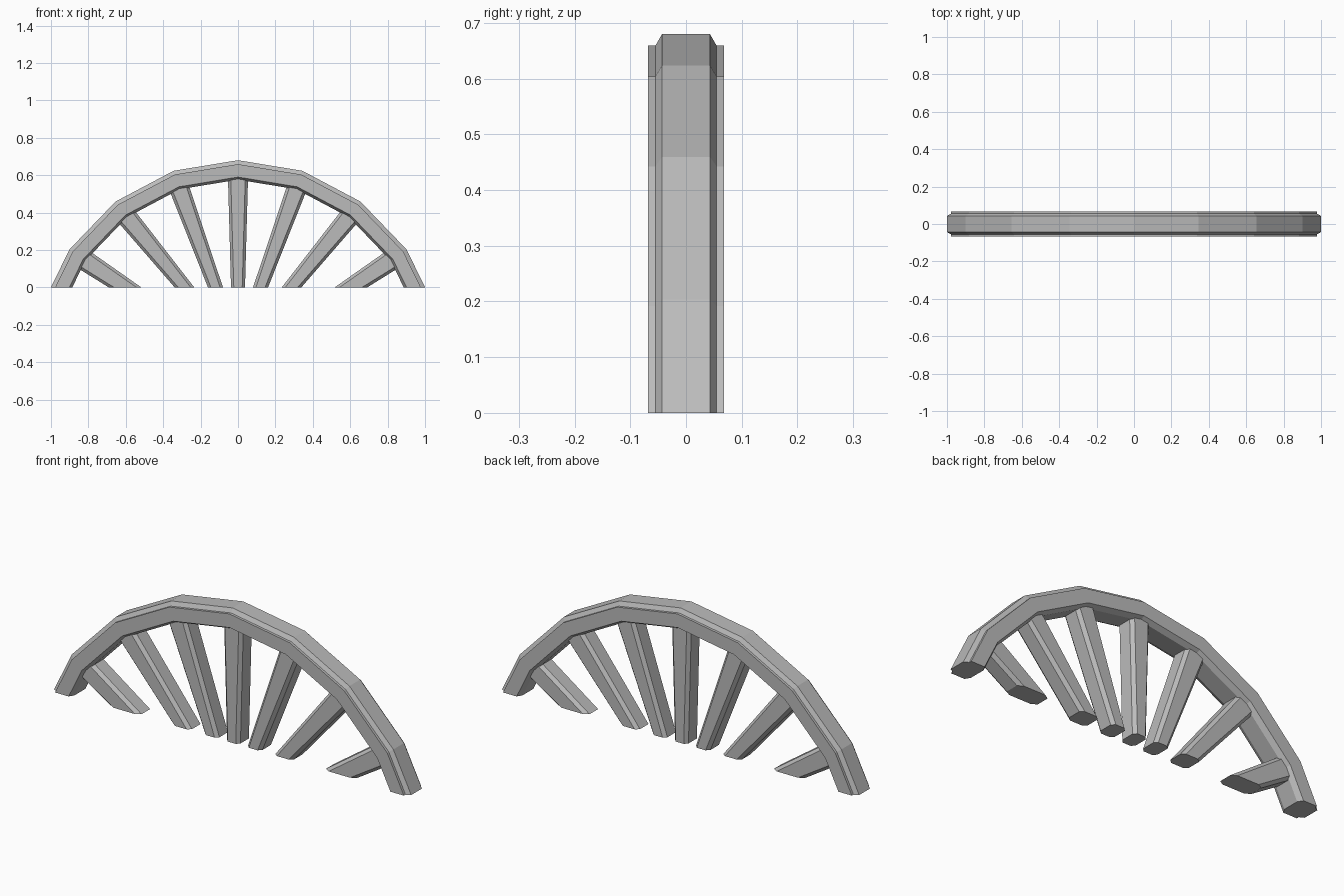
import bpy, bmesh
from math import sin, cos, radians, hypot
from mathutils import Vector

cube = bpy.data.objects.get("Cube")
if cube:
    bpy.data.objects.remove(cube, do_unlink=True)

grey = bpy.data.materials.new("plain grey")
grey.use_nodes = True
GREY = (0.5, 0.5, 0.5, 1)
grey.diffuse_color = GREY
grey.node_tree.nodes["Principled BSDF"].inputs["Base Color"].default_value = GREY


def loft(name, sections):
    """Skin a row of closed sections, then cut the result flat at the ground."""
    bm = bmesh.new()
    rows = [[bm.verts.new(p) for p in s] for s in sections]
    n = len(rows[0])
    for a, b in zip(rows, rows[1:]):
        for i in range(n):
            j = (i + 1) % n
            bm.faces.new((a[i], a[j], b[j], b[i]))
    bm.faces.new(rows[0])
    bm.faces.new(rows[-1])
    cut = bmesh.ops.bisect_plane(bm, geom=bm.verts[:] + bm.edges[:] + bm.faces[:],
                                 plane_co=(0, 0, 0), plane_no=(0, 0, -1), clear_outer=True)
    edges = [e for e in cut["geom_cut"] if isinstance(e, bmesh.types.BMEdge)]
    bmesh.ops.holes_fill(bm, edges=edges)
    bmesh.ops.recalc_face_normals(bm, faces=bm.faces)
    mesh = bpy.data.meshes.new(name)
    bm.to_mesh(mesh)
    bm.free()
    mesh.materials.append(grey)
    obj = bpy.data.objects.new(name, mesh)
    bpy.context.collection.objects.link(obj)


def rim_point(angle, depth):
    """Point on the slightly tall rim arc, inset from its outer edge."""
    a = radians(angle)
    r = 1.113 - depth
    return r * sin(a), 0.68 - depth - (r + 0.042) * (1 - cos(a))


# Rim: stepped outer edge, chamfered inner edge, as (y, inset) pairs
half = [(0.043, 0), (0.055, 0.021), (0.068, 0.021), (0.068, 0.09), (0.043, 0.104)]
profile = half + [(-y, d) for y, d in reversed(half)]
sections = []
for step in range(-4, 5):
    ring = []
    for y, d in profile:
        x, z = rim_point(step * 18, d)
        ring.append((x, y, z))
    sections.append(ring)
loft("rim", sections)


# Spokes: tapered chamfered bars running from below the ground to the rim corners
def spoke(name, step, foot, side):
    x, z = rim_point(step * 18, 0.104)
    along = Vector((side * (x - foot), 0, z)).normalized()
    across = Vector((along.z, 0, -along.x))
    tip = Vector((side * x, 0, z))
    hub_z = -foot * z / (x - foot) if foot else -0.34
    length = hypot(x, z - hub_z)
    rows = []
    for r in (0.2, length + 0.03):
        w = 0.028 + 0.0277 * r
        c = tip + along * (r - length)
        outline = [(w, 0.034), (w - 0.015, 0.05), (0.015 - w, 0.05), (-w, 0.034)]
        outline += [(u, -y) for u, y in reversed(outline)]
        rows.append([c + across * u + Vector((0, y, 0)) for u, y in outline])
    loft(name, rows)


spoke("middle_spoke", 0, 0, 1)
for step, (label, foot) in enumerate([("inner", 0.12), ("mid", 0.285), ("outer", 0.6)], 1):
    spoke("left_" + label + "_spoke", step, foot, 1)
    spoke("right_" + label + "_spoke", step, foot, -1)
